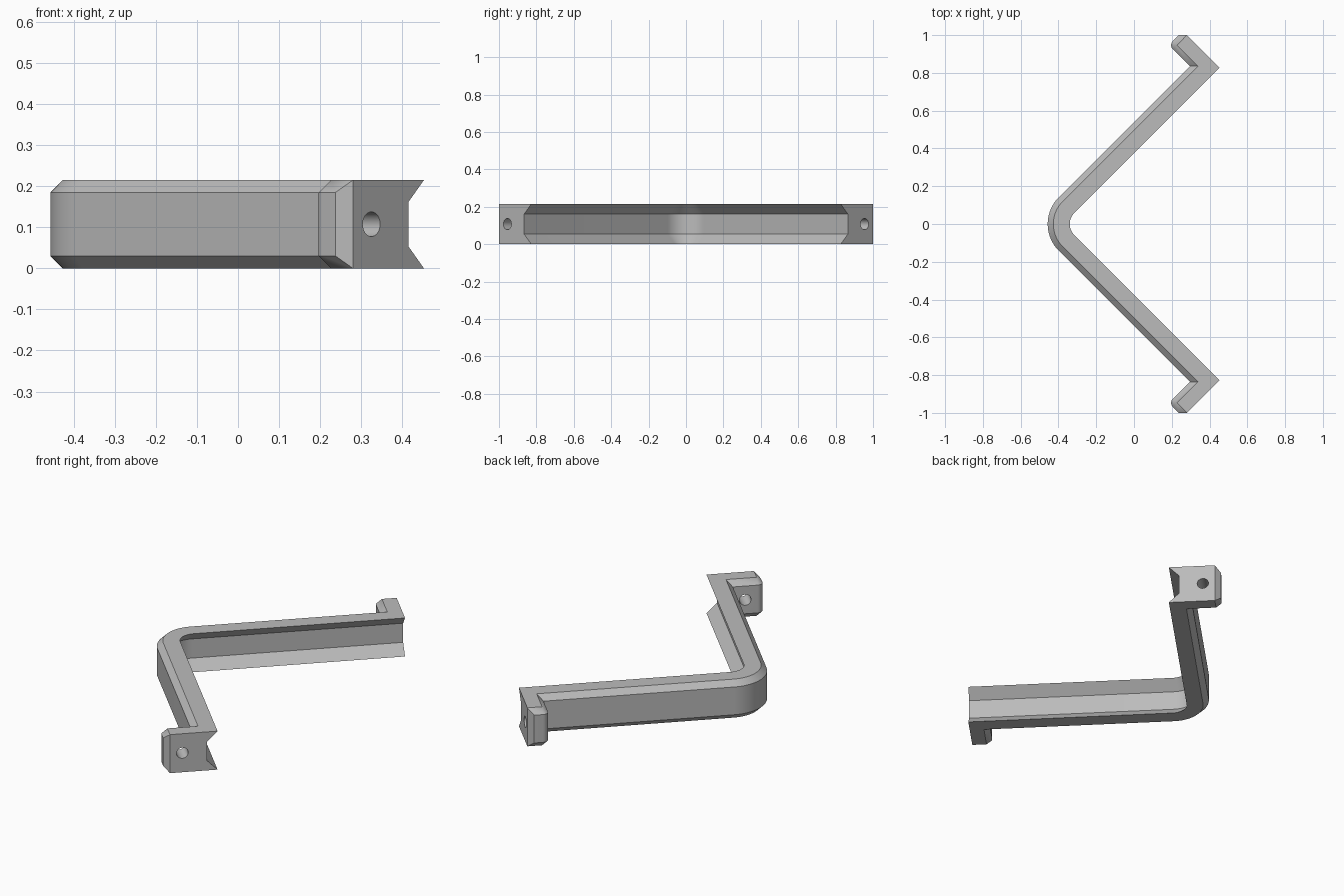
import bpy, bmesh
from math import sin, cos, radians, sqrt
from mathutils import Vector

cube = bpy.data.objects.get("Cube")
if cube:
    bpy.data.objects.remove(cube)

HEIGHT, CHAMFER, GROOVE = 0.215, 0.03, 0.054
ROOT2 = sqrt(2)
BEND_X = -0.257            # centre of the bend
INNER_R, OUTER_R = 0.083, 0.17
TAB_FACE = 1.28            # x + y on the outside of the tab

grey = bpy.data.materials.new("mid grey")
grey.use_nodes = True
grey.diffuse_color = (0.5, 0.5, 0.5, 1)
grey.node_tree.nodes["Principled BSDF"].inputs["Base Color"].default_value = (0.5, 0.5, 0.5, 1)


def diagonal(diff, total):
    """Point where x - y = diff and x + y = total."""
    return ((diff + total) / 2, (total - diff) / 2)


def arc(cx, cy, r, start, end, steps):
    angles = [radians(start + (end - start) * i / steps) for i in range(steps + 1)]
    return [(cx + r * cos(a), cy + r * sin(a)) for a in angles]


def outline(out, groove):
    """Plan of the bracket: outer faces moved out, groove wall moved in."""
    outer, inner = OUTER_R + out, INNER_R + groove
    half = arc(BEND_X, 0, outer, 180, 135, 12)
    half.append(diagonal(BEND_X - outer * ROOT2, 1.173 - out * ROOT2))
    half += arc(*diagonal(-0.72, 1.173), out, 225, 135, 8)
    half.append((TAB_FACE - 1 - out * ROOT2, 1))
    half.append((TAB_FACE - 1, 1))
    half.append(diagonal(BEND_X - inner * ROOT2, TAB_FACE))
    half += arc(BEND_X, 0, inner, 135, 180, 12)
    return half + [(x, -y) for x, y in half[-2:0:-1]]


# Bracket body: stacked outlines joined into walls
bm = bmesh.new()
levels = [0, CHAMFER, GROOVE, HEIGHT - GROOVE, HEIGHT - CHAMFER, HEIGHT]
loops = []
for z in levels:
    edge = min(z, HEIGHT - z)
    plan = outline(min(edge, CHAMFER), min(edge, GROOVE))
    loops.append([bm.verts.new((x, y, z)) for x, y in plan])
n = len(loops[0])
for low, high in zip(loops, loops[1:]):
    for i in range(n):
        j = (i + 1) % n
        bm.faces.new((low[i], low[j], high[j], high[i]))
bm.faces.new(loops[0])
bm.faces.new(loops[-1])
bmesh.ops.remove_doubles(bm, verts=bm.verts, dist=0.0001)
bmesh.ops.dissolve_limit(bm, angle_limit=radians(0.5), verts=bm.verts, edges=bm.edges)
bmesh.ops.recalc_face_normals(bm, faces=bm.faces)
mesh = bpy.data.meshes.new("angle_bracket")
bm.to_mesh(mesh)
bm.free()
mesh.materials.append(grey)
bracket = bpy.data.objects.new("angle_bracket", mesh)
bpy.context.collection.objects.link(bracket)

# Screw hole through each tab
for side in (1, -1):
    bpy.ops.mesh.primitive_cylinder_add(vertices=32, radius=0.03, depth=0.4,
                                        location=(0.325, 0.955 * side, HEIGHT / 2))
    cutter = bpy.context.object
    cutter.name = "screw_hole_cutter"
    cutter.rotation_euler = Vector((1, side, 0)).to_track_quat("Z", "Y").to_euler()
    cutter.data.materials.append(grey)
    cutter.hide_render = True
    cut = bracket.modifiers.new("screw_hole", "BOOLEAN")
    cut.object = cutter
    cut.solver = "EXACT"
    bpy.context.view_layer.objects.active = bracket
    bpy.ops.object.modifier_apply(modifier=cut.name)
    bpy.data.objects.remove(cutter)

bpy.ops.object.select_all(action="DESELECT")
bracket.select_set(True)
bpy.context.view_layer.objects.active = bracket
bpy.ops.object.shade_smooth_by_angle(angle=radians(30))
